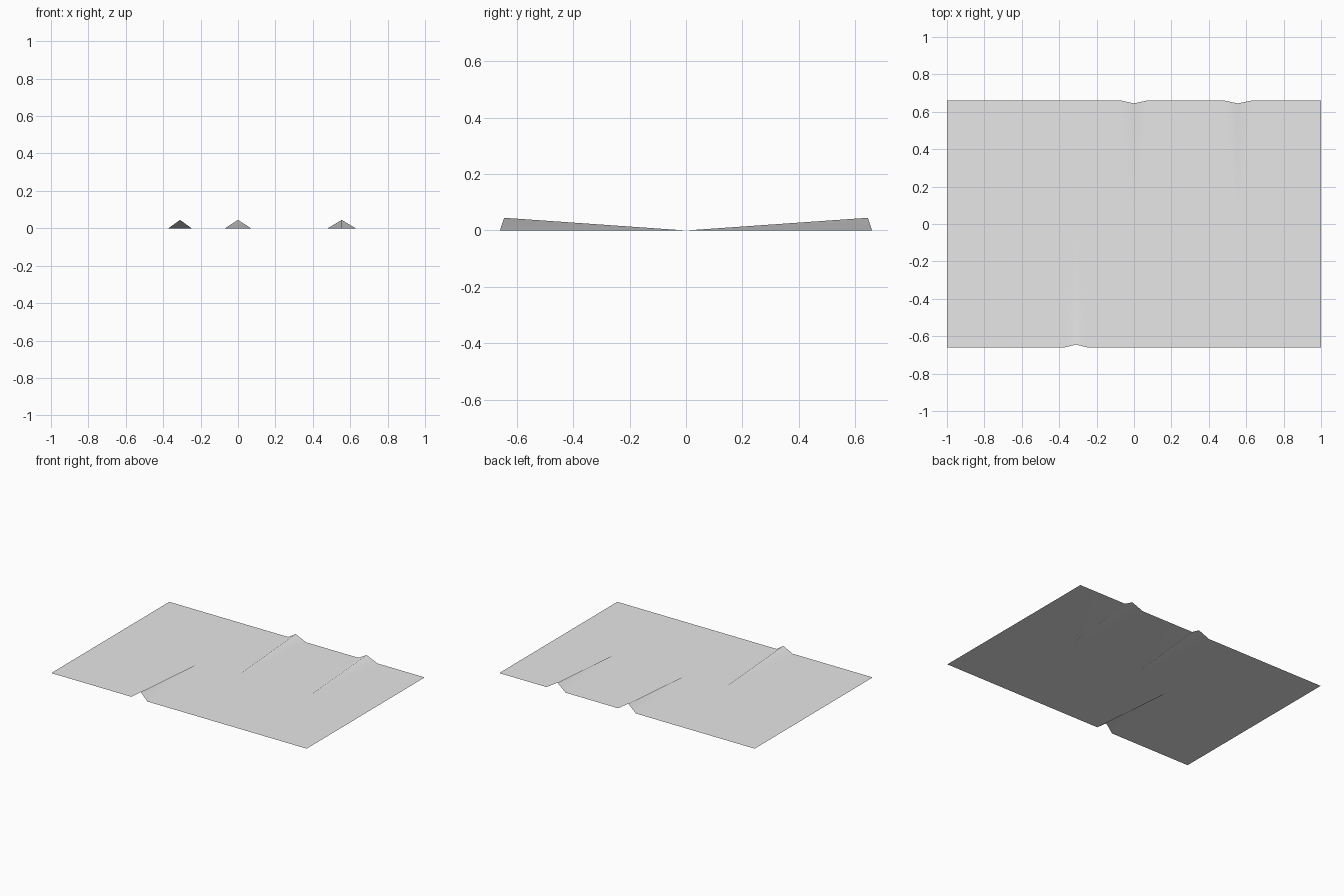
import bpy
import bmesh

cube = bpy.data.objects.get("Cube")
if cube:
    bpy.data.objects.remove(cube, do_unlink=True)

HALF_X, HALF_Y = 1.0, 0.66      # sheet half sizes
PEAK_Y, PEAK_Z = 0.645, 0.045   # open end of each wrinkle
# wrinkles as (centre x, half width), by the edge they open on
FRONT = [(-0.31, 0.062)]
BACK = [(0.0, 0.07), (0.555, 0.075)]

grey = bpy.data.materials.new("light_grey")
grey.use_nodes = True
colour = (0.8, 0.8, 0.8, 1.0)
grey.diffuse_color = colour
grey.node_tree.nodes["Principled BSDF"].inputs["Base Color"].default_value = colour

bm = bmesh.new()

# shared middle line, with a vertex at every wrinkle tip
mid_x = sorted([-HALF_X, HALF_X] + [x for x, w in FRONT + BACK])
mid = {x: bm.verts.new((x, 0, 0)) for x in mid_x}


def add_half(side, wrinkles):
    """Fill one half of the sheet: flat panels with tapering folds between."""
    def face(verts):
        bm.faces.new(verts if side < 0 else verts[::-1])

    def panel(edge_a, edge_b, x_a, x_b):
        inner = [mid[x] for x in reversed(mid_x) if x_a <= x <= x_b]
        face([edge_a, edge_b] + inner)

    edge_vert = bm.verts.new((-HALF_X, side * HALF_Y, 0))
    last_x = -HALF_X
    for x, w in wrinkles:
        left = bm.verts.new((x - w, side * HALF_Y, 0))
        peak = bm.verts.new((x, side * PEAK_Y, PEAK_Z))
        right = bm.verts.new((x + w, side * HALF_Y, 0))
        panel(edge_vert, left, last_x, x)
        face([left, peak, mid[x]])
        face([peak, right, mid[x]])
        edge_vert, last_x = right, x
    corner = bm.verts.new((HALF_X, side * HALF_Y, 0))
    panel(edge_vert, corner, last_x, HALF_X)


add_half(-1, FRONT)
add_half(1, BACK)
for f in bm.faces:
    f.smooth = True

mesh = bpy.data.meshes.new("wrinkled_sheet")
bm.to_mesh(mesh)
bm.free()
mesh.materials.append(grey)
sheet = bpy.data.objects.new("wrinkled_sheet", mesh)
bpy.context.collection.objects.link(sheet)

# large flat panels dominate the shading, so the folds stay soft
soft = sheet.modifiers.new("soft_shading", 'WEIGHTED_NORMAL')
soft.mode = 'FACE_AREA'
soft.weight = 70
